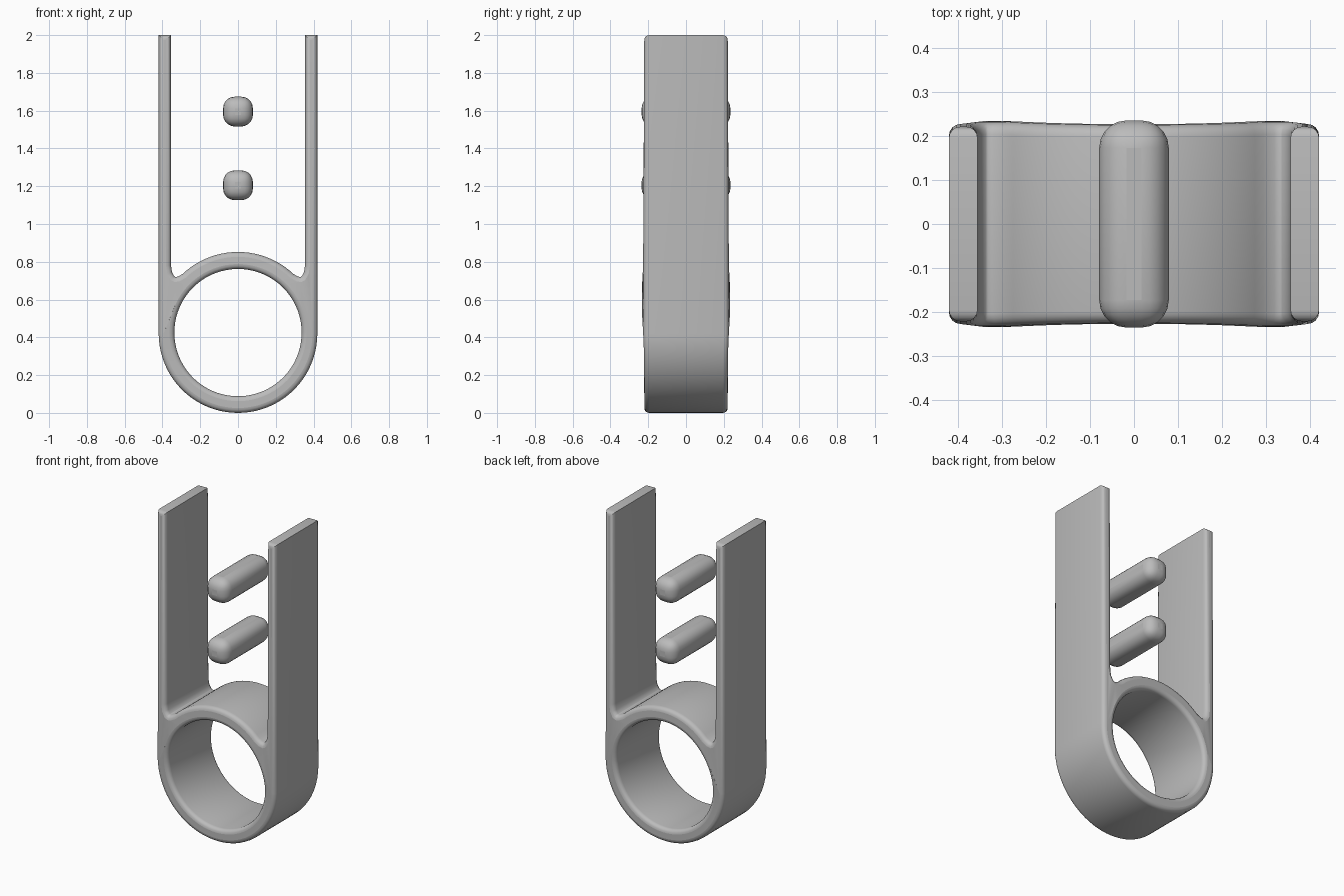
import bpy
import math

if "Cube" in bpy.data.objects:
    bpy.data.objects.remove(bpy.data.objects["Cube"], do_unlink=True)

grey = bpy.data.materials.new("plain_grey")
grey.use_nodes = True
grey.diffuse_color = (0.5, 0.5, 0.5, 1)
grey.node_tree.nodes["Principled BSDF"].inputs["Base Color"].default_value = (0.5, 0.5, 0.5, 1)

ROUND = 0.026          # edge rounding added around the core outline
CENTRE = 0.425         # height of the ring centre


def arc(radius, start, end, steps, cx=0, cz=CENTRE):
    angles = [math.radians(start + (end - start) * i / steps) for i in range(steps + 1)]
    return [(cx + radius * math.cos(a), cz + radius * math.sin(a)) for a in angles]


def finish(obj, name):
    obj.name = name
    obj.data.name = name
    obj.data.materials.clear()
    obj.data.materials.append(grey)
    bpy.ops.object.select_all(action='DESELECT')
    obj.select_set(True)
    bpy.context.view_layer.objects.active = obj
    bpy.ops.object.shade_smooth_by_angle(angle=math.radians(40))


# Frame outline: half a turn under the ring, up the left leg, over the ring top, up the right leg
outer, inner = 0.42 - ROUND, 0.355 + ROUND
left_side = [(outer, 1.974), (inner, 1.974), (inner, 0.78),
             (0.374, 0.735), (0.355, 0.702), (0.335, 0.692), (0.31, 0.697)]
outline = arc(outer, 180, 360, 40, cz=outer + ROUND)
outline += left_side
outline += arc(0.401, 46, 134, 22)
outline += [(-x, z) for x, z in reversed(left_side)]
hole = arc(0.337 + ROUND, 0, 357, 71)

curve = bpy.data.curves.new("ring_frame", 'CURVE')
curve.dimensions = '2D'
curve.fill_mode = 'BOTH'
curve.extrude = 0.221 - ROUND
curve.bevel_depth = ROUND
curve.bevel_resolution = 3
for points in (outline, hole):
    spline = curve.splines.new('POLY')
    spline.points.add(len(points) - 1)
    for point, (x, z) in zip(spline.points, points):
        point.co = (x, z, 0, 1)
    spline.use_cyclic_u = True

frame = bpy.data.objects.new("ring_frame", curve)
frame.rotation_euler = (math.pi / 2, 0, 0)
bpy.context.collection.objects.link(frame)
bpy.ops.object.select_all(action='DESELECT')
frame.select_set(True)
bpy.context.view_layer.objects.active = frame
bpy.ops.object.convert(target='MESH')
frame = bpy.context.object
bpy.ops.object.transform_apply(rotation=True)

# The ring swells slightly in depth towards the leg joints
for v in frame.data.vertices:
    v.co.y *= 1 + 0.06 * math.exp(-((v.co.z - 0.6) / 0.2) ** 2)
finish(frame, "ring_frame")

# Two floating crossbars with rounded edges
for name, height in (("lower_bar", 1.205), ("upper_bar", 1.595)):
    bpy.ops.mesh.primitive_cube_add(size=1, location=(0, 0, height))
    bar = bpy.context.object
    bar.scale = (0.158, 0.47, 0.158)
    bpy.ops.object.transform_apply(location=False, rotation=False, scale=True)
    bevel = bar.modifiers.new("rounding", 'BEVEL')
    bevel.width = 0.062
    bevel.segments = 5
    finish(bar, name)
